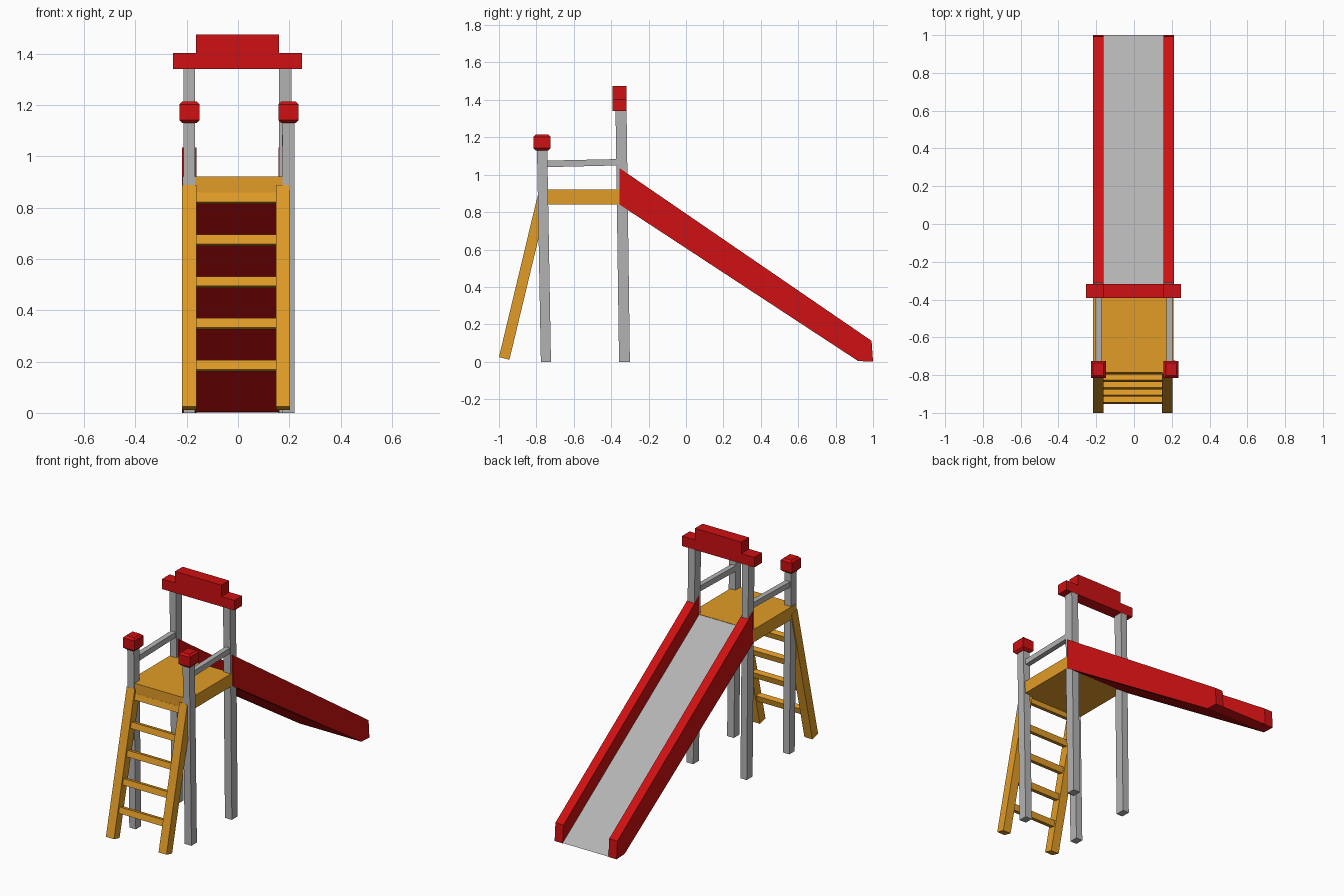
import bpy, bmesh
from mathutils import Vector

if "Cube" in bpy.data.objects:
    bpy.data.objects.remove(bpy.data.objects["Cube"])


def material(name, rgb):
    m = bpy.data.materials.new(name)
    m.diffuse_color = (*rgb, 1)
    m.use_nodes = True
    m.node_tree.nodes["Principled BSDF"].inputs["Base Color"].default_value = m.diffuse_color
    return m


RED = material("red", (0.62, 0.005, 0.006))
ORANGE = material("orange", (0.76, 0.335, 0.02))
GREY = material("grey", (0.45, 0.45, 0.45))


def finish(name, bm, mat):
    bmesh.ops.recalc_face_normals(bm, faces=bm.faces)
    me = bpy.data.meshes.new(name)
    bm.to_mesh(me)
    bm.free()
    me.materials.append(mat)
    ob = bpy.data.objects.new(name, me)
    bpy.context.collection.objects.link(ob)
    return ob


def prism(name, profile, x0, x1, mat):
    """Side profile of (y, z) points extruded from x0 to x1."""
    bm = bmesh.new()
    f = bm.faces.new([bm.verts.new((x0, y, z)) for y, z in profile])
    ext = bmesh.ops.extrude_face_region(bm, geom=[f])["geom"]
    bmesh.ops.translate(bm, vec=(x1 - x0, 0, 0),
                        verts=[v for v in ext if isinstance(v, bmesh.types.BMVert)])
    return finish(name, bm, mat)


def rect(y0, y1, z0, z1):
    return [(y0, z0), (y1, z0), (y1, z1), (y0, z1)]


def cap(name, centre, size, chamfer):
    """Box with chamfered top and bottom rims."""
    bm = bmesh.new()
    bmesh.ops.create_cube(bm, size=1)
    for v in bm.verts:
        v.co = Vector(c + s * p for c, s, p in zip(centre, size, v.co))
    rims = [e for e in bm.edges if abs(e.verts[0].co.z - e.verts[1].co.z) < 1e-4]
    bmesh.ops.bevel(bm, geom=rims, offset=chamfer, segments=1, affect='EDGES')
    finish(name, bm, RED)


# Posts, leaning slightly forward
front_post = [(-0.776, 0), (-0.722, 0), (-0.742, 1.15), (-0.797, 1.15)]
rear_post = [(-0.358, 0), (-0.300, 0), (-0.318, 1.36), (-0.377, 1.36)]
for side, fx, rx in (("left", (-0.212, -0.167), (-0.212, -0.168)),
                     ("right", (0.173, 0.220), (0.160, 0.208))):
    prism(f"front_post_{side}", front_post, *fx, GREY)
    prism(f"rear_post_{side}", rear_post, *rx, GREY)

# Caps on the front posts
for side, x in (("left", -0.189), ("right", 0.197)):
    cap(f"post_cap_{side}", (x, -0.77, 1.172), (0.079, 0.09, 0.085), 0.012)

# Handrails
handrail = [(-0.76, 1.040), (-0.35, 1.050), (-0.35, 1.084), (-0.76, 1.075)]
prism("handrail_left", handrail, -0.205, -0.172, GREY)
prism("handrail_right", handrail, 0.172, 0.204, GREY)

# Stepped header beam
prism("header_lower", rect(-0.393, -0.317, 1.34, 1.403), -0.253, 0.25, RED)
prism("header_upper", rect(-0.393, -0.317, 1.403, 1.475), -0.163, 0.16, RED)

# Platform
prism("platform", rect(-0.787, -0.355, 0.842, 0.922), -0.216, 0.210, ORANGE)

# Slide: tapering bed (grey on top, red below) between two side walls
bed = prism("slide_bed", [(-0.355, 0.92), (1.0, 0.002), (0.92, 0.004), (-0.355, 0.842)],
            -0.165, 0.162, RED)
bed.data.materials.append(GREY)
for p in bed.data.polygons:
    if p.normal.z > 0.3:
        p.material_index = 1
wall = [(-0.355, 1.035), (0.992, 0.112), (1.0, 0), (0.92, 0.004), (-0.355, 0.84)]
prism("slide_wall_left", wall, -0.218, -0.161, RED)
prism("slide_wall_right", wall, 0.157, 0.213, RED)

# Ladder rails
rail = [(-1.0, 0.025), (-0.944, 0.011), (-0.737, 0.875), (-0.793, 0.889)]
prism("ladder_rail_left", rail, -0.218, -0.162, ORANGE)
prism("ladder_rail_right", rail, 0.148, 0.203, ORANGE)

# Ladder rungs, tilted with the rails
along = Vector((0.233, 0.972))
across = Vector((0.972, -0.233))
for i in range(5):
    z = 0.184 + 0.163 * i
    mid = Vector((-0.972 + 0.24 * (z - 0.018), z))
    rung = [mid + along * a * 0.019 + across * b * 0.017
            for a, b in ((-1, -1), (-1, 1), (1, 1), (1, -1))]
    prism(f"ladder_rung_{i + 1}", rung, -0.165, 0.152, ORANGE)
